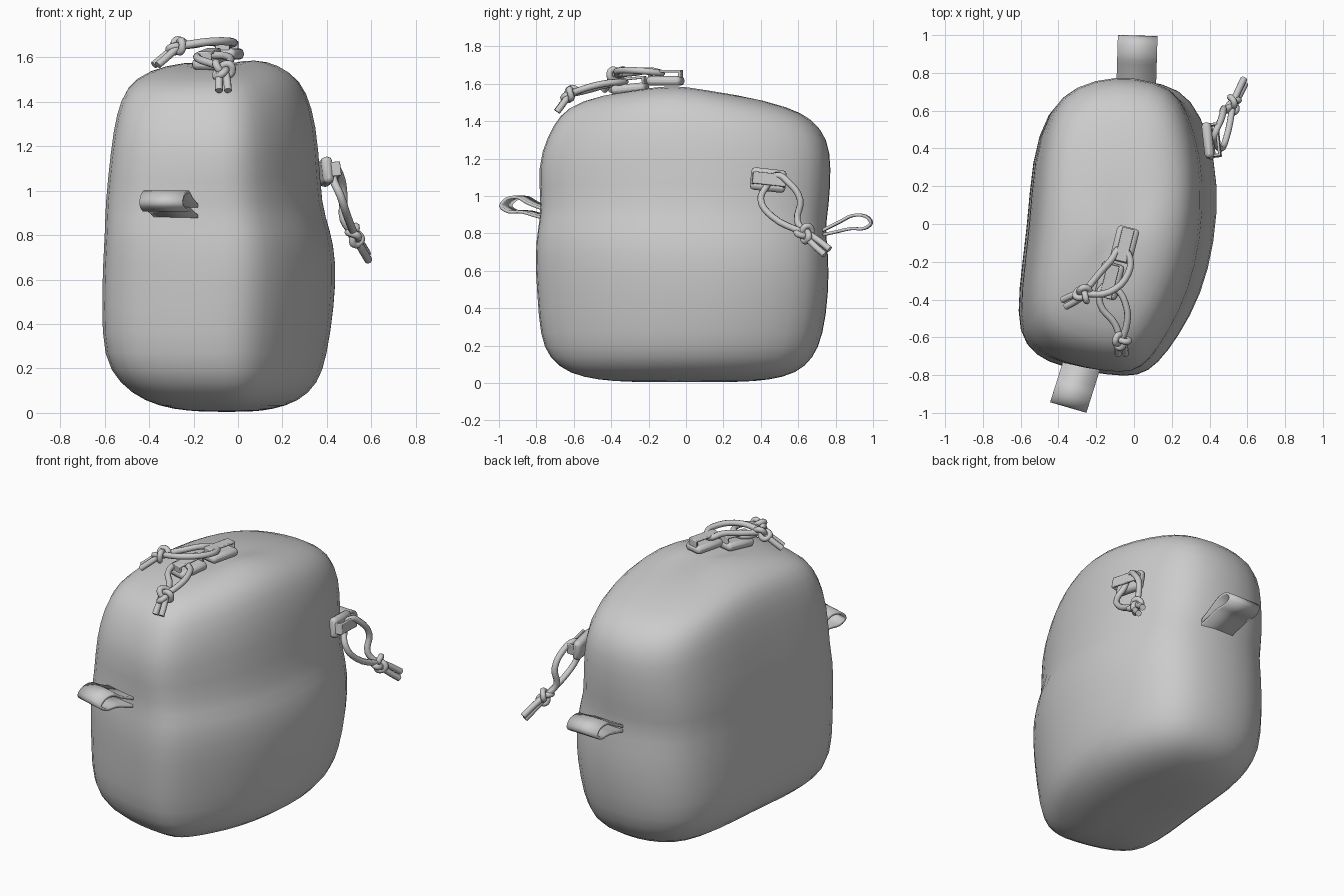
import bpy, math
from mathutils import Vector, Matrix

if "Cube" in bpy.data.objects:
    bpy.data.objects.remove(bpy.data.objects["Cube"])

fabric = bpy.data.materials.new("grey fabric")
fabric.diffuse_color = (0.6, 0.6, 0.6, 1)
fabric.use_nodes = True
fabric.node_tree.nodes["Principled BSDF"].inputs["Base Color"].default_value = fabric.diffuse_color


def add_mesh(name, verts, faces, angle=50):
    me = bpy.data.meshes.new(name)
    me.from_pydata(verts, [], faces)
    me.update()
    ob = bpy.data.objects.new(name, me)
    bpy.context.collection.objects.link(ob)
    me.materials.append(fabric)
    for o in bpy.context.selected_objects:
        o.select_set(False)
    ob.select_set(True)
    bpy.context.view_layer.objects.active = ob
    bpy.ops.object.shade_smooth_by_angle(angle=math.radians(angle))
    return ob


def interp(table, v):
    for (a, fa), (b, fb) in zip(table, table[1:]):
        if v <= b:
            t = max(0, (v - a) / (b - a))
            return fa + (fb - fa) * t
    return table[-1][1]


# Pouch body: one skewed rounded outline, fitted to a box at each height
outline = [(-.60, -.57), (-.52, -.68), (-.37, -.75), (-.12, -.795), (.03, -.80),
           (.13, -.73), (.24, -.58), (.36, -.36), (.43, -.08), (.45, .22),
           (.40, .48), (.31, .68), (.17, .765), (-.08, .79), (-.30, .74),
           (-.45, .62), (-.53, .35), (-.55, .0), (-.60, -.35)]
# height, x min, x max, y min, y max
rings = [(.005, -.16, .06, -.30, .30), (.015, -.29, .16, -.47, .45),
         (.05, -.42, .28, -.63, .60), (.13, -.535, .37, -.735, .69),
         (.25, -.61, .41, -.785, .745), (.48, -.615, .445, -.80, .775),
         (.68, -.61, .455, -.815, .775), (.83, -.60, .425, -.82, .755),
         (.93, -.60, .385, -.785, .775), (1.18, -.575, .375, -.80, .79),
         (1.35, -.55, .345, -.745, .77), (1.46, -.505, .29, -.68, .69),
         (1.515, -.42, .20, -.58, .57), (1.54, -.24, .09, -.33, .30)]
crown = [(-.8, -.06), (-.6, -.01), (-.3, .03), (-.08, .06), (.3, .0), (.6, -.05), (.8, -.07)]
n = len(outline)
verts, faces = [], []
for z, x0, x1, y0, y1 in rings:
    lift = max(0, (z - 1.0) / .54)
    for x, y in outline:
        px = x0 + (x + .60) / 1.05 * (x1 - x0)
        py = y0 + (y + .80) / 1.59 * (y1 - y0)
        pz = z + lift * (interp(crown, py) + .03 * px)
        # soft fold in the cloth below the front loop
        d = math.exp(-((px + .12) / .2) ** 2 - ((z - .83) / .1) ** 2)
        if y < -.7:
            py += .03 * d
        verts.append((px, py, pz))
for r in range(len(rings) - 1):
    for i in range(n):
        j = (i + 1) % n
        faces.append((r * n + i, r * n + j, (r + 1) * n + j, (r + 1) * n + i))
for r, flip in ((0, True), (len(rings) - 1, False)):
    ring = verts[r * n:(r + 1) * n]
    c = len(verts)
    verts.append(tuple(sum(v[k] for v in ring) / n for k in range(3)))
    for i in range(n):
        a, b = r * n + i, r * n + (i + 1) % n
        faces.append((b, a, c) if flip else (a, b, c))
body = add_mesh("pouch_body", verts, faces, 80)
sub = body.modifiers.new("soft", 'SUBSURF')
sub.levels = sub.render_levels = 1


# Webbing loops: a folded strip, profile given as (outward, height)
def strap(name, root, out, side, profile, width):
    out, side, root = Vector(out).normalized(), Vector(side).normalized(), Vector(root)
    pts = []
    for k in range(len(profile) - 1):
        p = [Vector(profile[max(0, min(len(profile) - 1, k + o))]) for o in (-1, 0, 1, 2)]
        for t in (0, .33, .67):
            pts.append(.5 * (2 * p[1] + (p[2] - p[0]) * t
                             + (2 * p[0] - 5 * p[1] + 4 * p[2] - p[3]) * t * t
                             + (3 * p[1] - p[0] - 3 * p[2] + p[3]) * t ** 3))
    pts.append(Vector(profile[-1]))
    vs, fs = [], []
    for p in pts:
        c = root + out * p.x + Vector((0, 0, p.y))
        vs += [c - side * width / 2, c + side * width / 2]
    for i in range(len(pts) - 1):
        fs.append((2 * i, 2 * i + 1, 2 * i + 3, 2 * i + 2))
    ob = add_mesh(name, vs, fs)
    m = ob.modifiers.new("thick", 'SOLIDIFY')
    m.thickness, m.offset = .016, 0


strap("front_loop", (-.275, -.74, .9), (-.3, -.95, 0), (.96, -.28, 0),
      [(-.03, .02), (.08, .06), (.14, .092), (.20, .085), (.235, .045), (.19, .015),
       (.12, .015), (.03, -.01), (-.03, -.02)], .20)
strap("back_loop", (.012, .74, .8), (0.03, 1, 0), (1, -.03, 0),
      [(-.02, .01), (.08, .06), (.15, .095), (.22, .092), (.25, .055), (.21, .025),
       (.14, .025), (.05, .005), (-.02, -.01)], .21)


# Round cord along a list of points
def cord(name, pts, radius=.018, closed=False):
    cu = bpy.data.curves.new(name, 'CURVE')
    cu.dimensions = '3D'
    cu.bevel_depth, cu.bevel_resolution = radius, 2
    cu.resolution_u, cu.use_fill_caps = 4, True
    sp = cu.splines.new('BEZIER')
    sp.bezier_points.add(len(pts) - 1)
    for b, p in zip(sp.bezier_points, pts):
        b.co = p
        b.handle_left_type = b.handle_right_type = 'AUTO'
    sp.use_cyclic_u = closed
    cu.materials.append(fabric)
    ob = bpy.data.objects.new(name, cu)
    bpy.context.collection.objects.link(ob)


def box(name, mat, size, centre, bevel):
    hx, hy, hz = (s / 2 for s in size)
    c = Vector(centre)
    vs = [mat @ (c + Vector((x, y, z))) for x in (-hx, hx) for y in (-hy, hy) for z in (-hz, hz)]
    fs = [(0, 1, 3, 2), (4, 6, 7, 5), (0, 4, 5, 1), (2, 3, 7, 6), (0, 2, 6, 4), (1, 5, 7, 3)]
    ob = add_mesh(name, vs, fs, 40)
    m = ob.modifiers.new("round", 'BEVEL')
    m.width, m.segments = bevel, 2


# Zip pull: slider with bridge, cord loop, overhand knot, two tails
def pull(name, base, along, normal, loop, knot, tail):
    z = Vector(normal).normalized()
    x = Vector(along)
    x = (x - z * x.dot(z)).normalized()
    y = z.cross(x)
    m = Matrix((x, y, z)).transposed().to_4x4()
    m.translation = Vector(base)
    box(name + "_slider", m, (.19, .12, .05), (0, 0, 0), .02)
    box(name + "_bridge", m, (.18, .065, .014), (0, 0, .052), .005)
    for s in (-1, 1):
        box(name + "_post", m, (.014, .065, .05), (s * .083, 0, .03), .004)
    k, t = Vector(knot), Vector(tail)
    d = (t - k).normalized()
    cord(name + "_cord_loop", [k] + [Vector(p) for p in loop] + [k], closed=False)
    u = d.cross(z).normalized()
    w = d.cross(u)
    ring = []
    for i in range(18):
        a = i * math.tau / 18
        q = Vector((math.sin(a) + 2 * math.sin(2 * a), math.cos(a) - 2 * math.cos(2 * a),
                    -1.3 * math.sin(3 * a))) * .0145
        ring.append(k + d * q.x + u * q.y + w * q.z)
    cord(name + "_knot", ring, .017, True)
    for s in (-1, 1):
        cord(name + "_tail", [k + u * s * .01, (k + t) / 2 + u * s * .018, t + u * s * .02], .018)


pull("side_pull", (.395, .44, 1.085), (0, 1, -.1), (1, .12, .1),
     [(.475, .595, .87), (.475, .61, .98), (.46, .55, 1.07), (.43, .48, 1.11),
      (.43, .43, 1.05), (.46, .40, .98), (.49, .46, .89)],
     (.525, .635, .80), (.585, .755, .70))
pull("rear_top_pull", (-.05, -.11, 1.615), (.25, 1, 0), (0, 0, 1),
     [(-.19, -.27, 1.66), (-.12, -.19, 1.67), (-.07, -.13, 1.655),
      (-.03, -.16, 1.66), (-.03, -.26, 1.67), (-.13, -.36, 1.67)],
     (-.27, -.37, 1.65), (-.37, -.42, 1.565))
pull("front_top_pull", (-.13, -.30, 1.575), (.25, 1, -.1), (0, -.1, 1),
     [(-.10, -.53, 1.565), (-.18, -.42, 1.595), (-.16, -.33, 1.61),
      (-.10, -.34, 1.61), (-.04, -.44, 1.60), (-.04, -.54, 1.575)],
     (-.07, -.62, 1.545), (-.065, -.69, 1.45))
